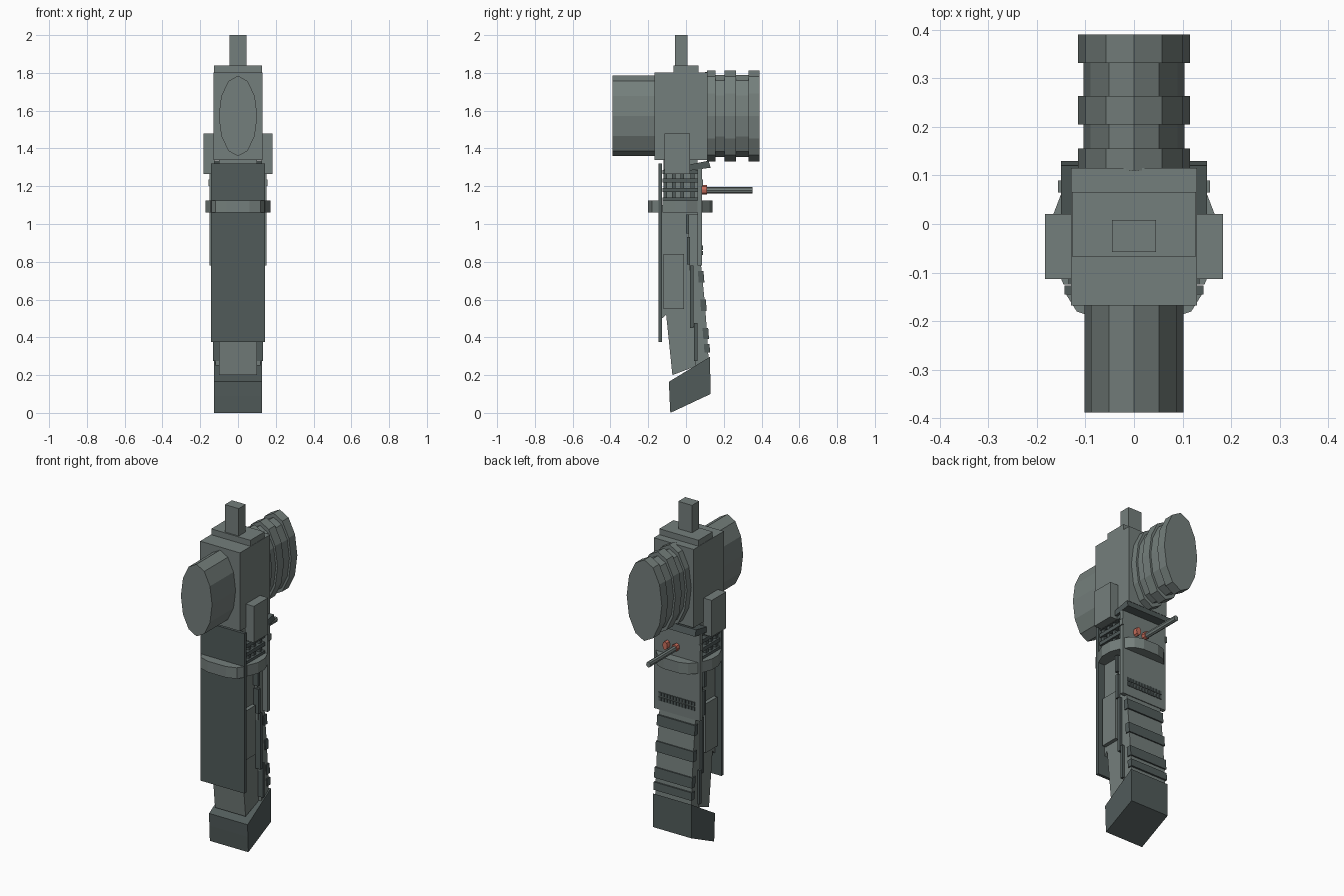
import bpy, math

if "Cube" in bpy.data.objects:
    bpy.data.objects.remove(bpy.data.objects["Cube"])


def mat(name, c):
    m = bpy.data.materials.new(name)
    m.diffuse_color = (*c, 1)
    m.use_nodes = True
    m.node_tree.nodes["Principled BSDF"].inputs["Base Color"].default_value = m.diffuse_color
    return m


GREY = mat("grey metal", (0.175, 0.21, 0.20))
DARK = mat("dark metal", (0.082, 0.104, 0.102))
RED = mat("red button", (0.60, 0.16, 0.11))


def mesh(name, verts, faces, m):
    me = bpy.data.meshes.new(name)
    me.from_pydata(verts, [], faces)
    me.materials.append(m)
    ob = bpy.data.objects.new(name, me)
    bpy.context.collection.objects.link(ob)
    return ob


def prism(name, poly, lo, hi, axis, m):
    """Extrude a 2D outline along x, y or z (outline uses the other two axes in order)."""
    def place(p, d):
        v = list(p)
        v.insert("xyz".index(axis), d)
        return tuple(v)
    n = len(poly)
    verts = [place(p, lo) for p in poly] + [place(p, hi) for p in poly]
    faces = [tuple(range(n))[::-1], tuple(range(n, 2 * n))]
    faces += [(i, (i + 1) % n, n + (i + 1) % n, n + i) for i in range(n)]
    ob = mesh(name, verts, faces, m)
    import bmesh
    bm = bmesh.new()
    bm.from_mesh(ob.data)
    bmesh.ops.recalc_face_normals(bm, faces=bm.faces)
    bm.to_mesh(ob.data)
    bm.free()
    return ob


def box(name, x, y, z, m):
    return prism(name, [(x[0], y[0]), (x[1], y[0]), (x[1], y[1]), (x[0], y[1])], z[0], z[1], 'z', m)


def tube(name, cx, cz, rx, rz, y0, y1, m, n=12):
    pts = [(cx + rx * math.sin(2 * math.pi * i / n), cz + rz * math.cos(2 * math.pi * i / n)) for i in range(n)]
    return prism(name, pts, y0, y1, 'y', m)


def both(fn, name, x, *args):
    """Make a part on both sides of x = 0."""
    fn(name + "_right", x, *args)
    fn(name + "_left", (-x[1], -x[0]), *args)


# head: block, top plate, pin, cheek blocks
box("head_block", (-.13, .13), (-.168, .115), (1.34, 1.803), GREY)
box("top_plate", (-.128, .128), (-.067, .066), (1.80, 1.838), GREY)
box("top_pin", (-.045, .045), (-.058, .008), (1.83, 2.0), GREY)
box("sight_nub", (-.007, .007), (.10, .118), (1.78, 1.806), GREY)
both(box, "cheek_block", (.125, .183), (-.113, .021), (1.265, 1.48), GREY)

# oval drums, front and ribbed rear
tube("front_drum", 0, 1.572, .102, .213, -.388, -.16, GREY)
tube("rear_drum", 0, 1.572, .104, .216, .11, .385, GREY)
for i, (a, b) in enumerate([(.11, .155), (.205, .264), (.332, .39)]):
    tube(f"drum_ring_{i}", 0, 1.572, .115, .24, a, b, GREY)

# neck with cooling fins
box("neck_core", (-.10, .10), (-.118, .06), (1.05, 1.345), GREY)
for i, z in enumerate((1.13, 1.18, 1.23, 1.275)):
    box(f"neck_fin_{i}", (-.135, .135), (-.125, .06), (z - .011, z + .011), DARK)
for i, y in enumerate((-.11, -.065, -.02, .035)):
    box(f"neck_post_{i}", (-.125, .125), (y - .01, y + .01), (1.11, 1.29), DARK)

# front and rear plates, tilted cap
box("front_plate", (-.143, .143), (-.145, -.127), (.375, 1.32), DARK)
box("rear_plate", (-.15, .15), (.062, .085), (.78, 1.29), GREY)
prism("rear_cap", [(.02, 1.283), (.13, 1.298), (.12, 1.335), (.02, 1.315)], -.15, .15, 'x', DARK)
both(box, "cap_ear", (.145, .157), (.065, .09), (1.20, 1.235), GREY)

# clamp bumps around the neck
Z = (1.06, 1.125)
prism("clamp_front", [(-.143, -.14), (-.118, -.18), (-.06, -.2), (.06, -.2), (.118, -.18), (.143, -.14)], *Z, 'z', GREY)
prism("clamp_rear", [(-.143, .08), (-.10, .125), (-.05, .141), (.05, .141), (.10, .125), (.143, .08)], *Z, 'z', GREY)
for s, side in ((1, "right"), (-1, "left")):
    prism("clamp_" + side, [(s * .09, -.125), (s * .145, -.125), (s * .172, -.06), (s * .172, .005),
                            (s * .147, .07), (s * .09, .07)], *Z, 'z', GREY)

# grip core and curved back strap
prism("grip_core", [(-.127, 1.10), (-.127, .50), (-.105, .52), (-.072, .20), (.06, .25), (.05, .55), (.02, .8),
                    (.02, 1.10)], -.10, .10, 'x', GREY)
prism("back_strap", [(.005, 1.05), (.075, 1.05), (.08, .78), (.098, .6), (.112, .42), (.12, .27), (.05, .25),
                     (.045, .4), (.02, .75)], -.118, .118, 'x', GREY)
for i, (z0, z1) in enumerate([(.69, .75), (.54, .60), (.39, .45), (.32, .365)]):
    def ry(z):
        return .132 - (z - .27) * .082
    prism(f"strap_rib_{i}", [(ry(z0) - .03, z0), (ry(z0), z0), (ry(z1), z1), (ry(z1) - .03, z1)], -.124, .124, 'x', DARK)

# side panels and stepped rails
both(box, "side_panel", (.09, .122), (-.118, -.01), (.55, .84), GREY)
for i, (y, z0, z1) in enumerate([(.008, .95, 1.05), (.013, .785, .93), (.03, .45, .78), (.052, .275, .475)]):
    both(box, f"side_rail_{i}", (.10, .132), (y - .009, y + .009), (z0, z1), DARK)

# slanted base
prism("base", [(-.09, .165), (.127, .297), (.13, .10), (-.083, .0), (-.088, .093)], -.126, .126, 'x', DARK)

# rear vent, buttons and rod
for r in range(2):
    for i in range(12):
        x = -.11 + i * .02
        z = .835 + r * .028
        box(f"vent_slot_{r}_{i}", (x - .008, x + .008), (.08, .09), (z, z + .022), DARK)
tube("button_large", .06, 1.182, .016, .025, .08, .112, RED, 8)
tube("button_small", 0, 1.182, .019, .022, .08, .11, RED, 8)
tube("rod", 0, 1.178, .014, .017, .08, .352, GREY, 8)
